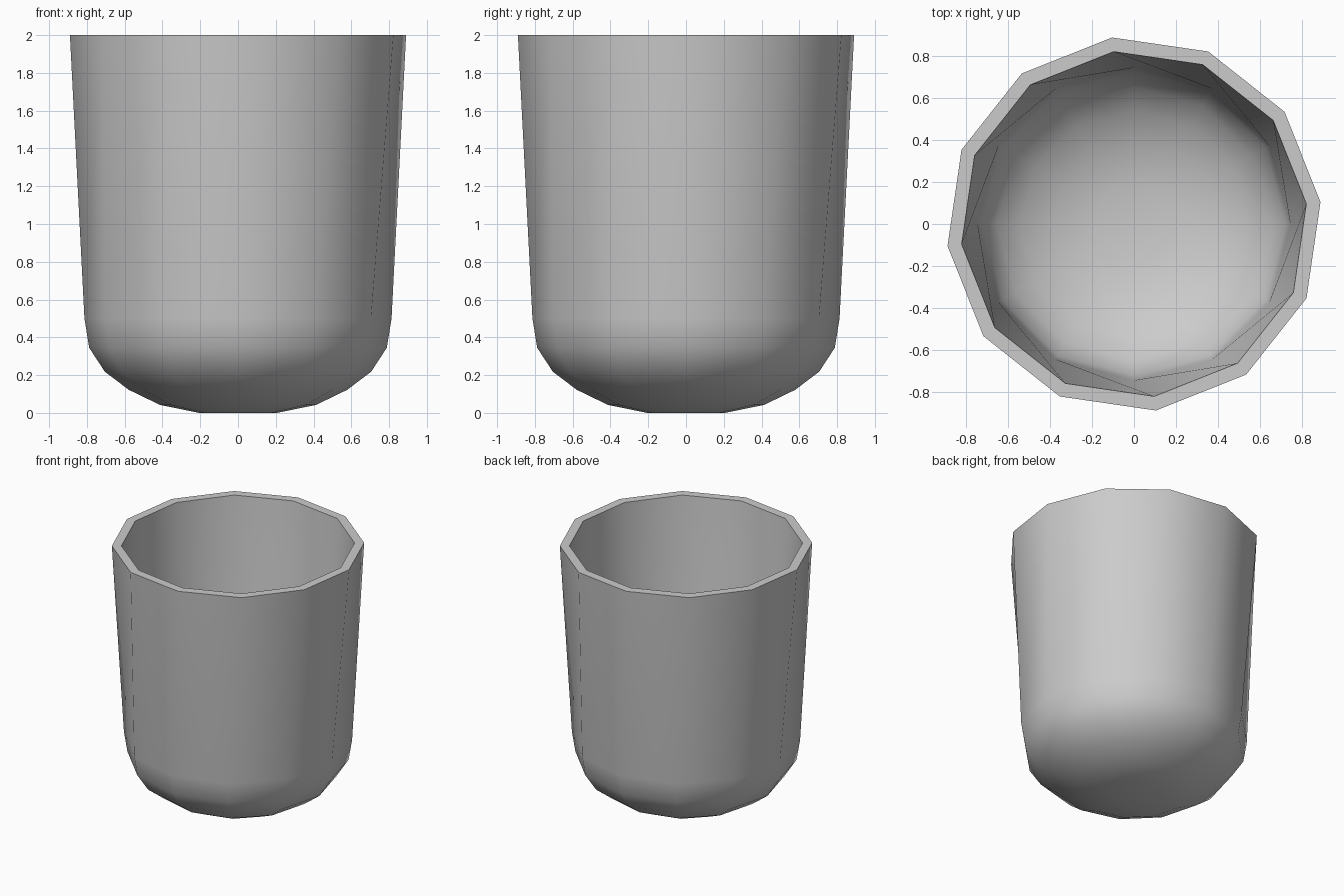
import bpy, bmesh
from math import cos, sin, radians

if "Cube" in bpy.data.objects:
    bpy.data.objects.remove(bpy.data.objects["Cube"])

SIDES = 12
TWIST = 6.7   # the top of the cup is turned slightly against the bowl

# Profile (radius, height, twist): outside upward, over the rim, inside downward
OUTER = [(0.205, 0, 0), (0.413, 0.042, 0), (0.578, 0.122, 0), (0.705, 0.218, 0),
         (0.788, 0.345, 0), (0.813, 0.5, 0), (0.896, 2.0, TWIST)]
INNER = [(0.828, 2.0, TWIST), (0.746, 0.5, 0), (0.725, 0.37, 0), (0.655, 0.265, 0),
         (0.545, 0.18, 0), (0.39, 0.108, 0), (0.195, 0.068, 0)]

bm = bmesh.new()


def ring(r, z, twist):
    angles = [radians(360 * k / SIDES + twist) for k in range(SIDES)]
    return [bm.verts.new((r * cos(a), r * sin(a), z)) for a in angles]


rings = [ring(*p) for p in OUTER + INNER]
outer_wall, inner_wall = len(OUTER) - 2, len(OUTER)

# Skin between rings; the twisted walls are split along their long diagonals
for i, (a, b) in enumerate(zip(rings, rings[1:])):
    for k in range(SIDES):
        n = (k + 1) % SIDES
        if i == outer_wall:
            faces = [(a[k], a[n], b[n]), (a[k], b[n], b[k])]
        elif i == inner_wall:
            faces = [(a[k], a[n], b[k]), (a[n], b[n], b[k])]
        else:
            faces = [(a[k], a[n], b[n], b[k])]
        for f in faces:
            bm.faces.new(f)

# Flat base and inside floor
bm.faces.new(list(reversed(rings[0])))
bm.faces.new(rings[-1])

mesh = bpy.data.meshes.new("cup")
bm.to_mesh(mesh)
bm.free()
cup = bpy.data.objects.new("cup", mesh)
bpy.context.collection.objects.link(cup)

# Smooth body with a sharp rim
bpy.context.view_layer.objects.active = cup
cup.select_set(True)
bpy.ops.object.shade_smooth_by_angle(angle=radians(60))
